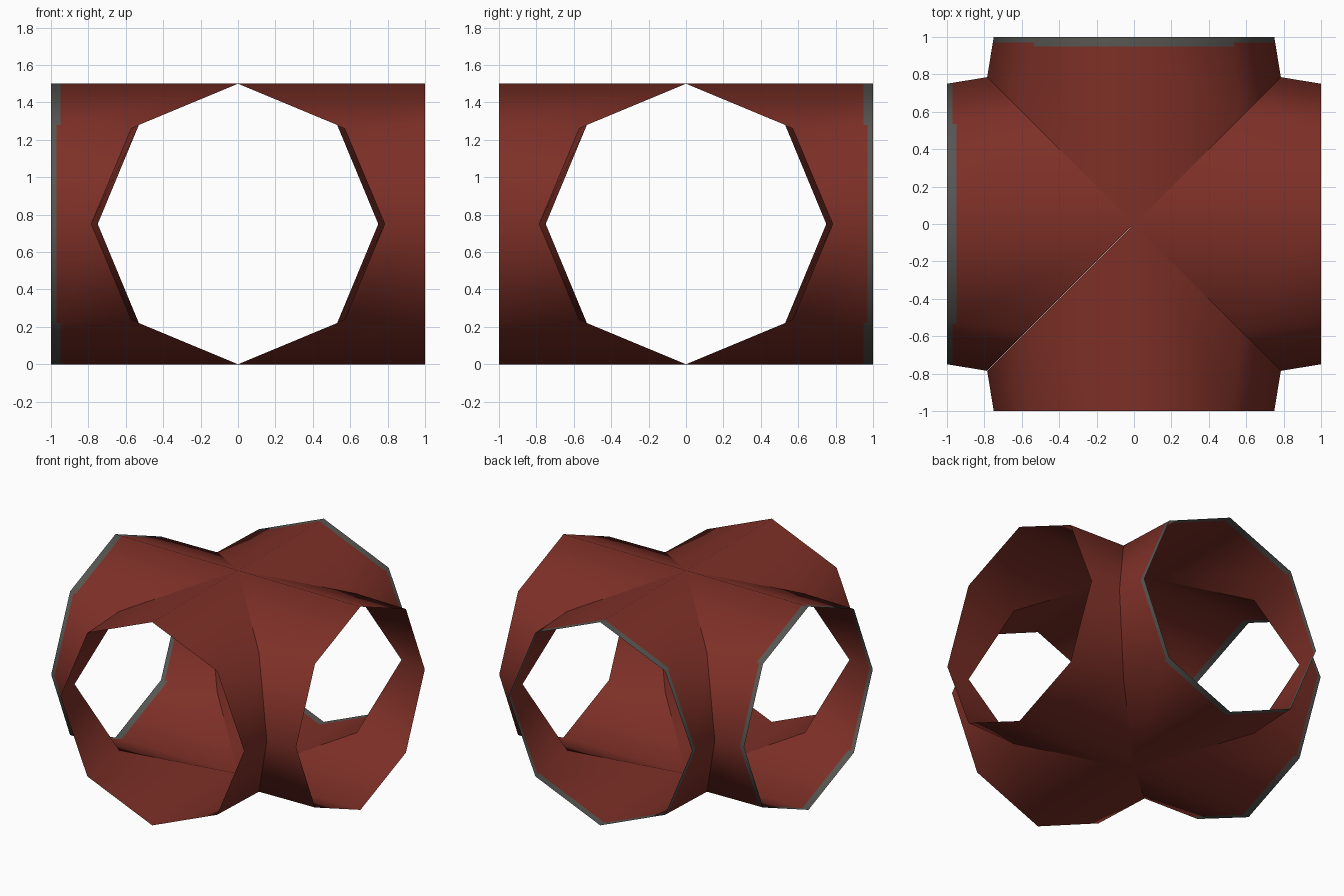
import bpy, bmesh
from mathutils import Matrix
from math import radians

if "Cube" in bpy.data.objects:
    bpy.data.objects.remove(bpy.data.objects["Cube"])


def material(name, rgb):
    m = bpy.data.materials.new(name)
    m.diffuse_color = (*rgb, 1)
    m.use_nodes = True
    m.node_tree.nodes["Principled BSDF"].inputs["Base Color"].default_value = m.diffuse_color
    return m


RED = material("rust red", (0.205, 0.029, 0.020))
GREY = material("worn grey", (0.095, 0.093, 0.085))

# Open octagonal end ring and the wider mitre ring where two arms meet
R, CZ = 0.75, 0.75


def ring(points):
    """Mirror a quarter profile (offset, height) into a full closed ring."""
    top, mid, side = points
    return [top, mid, side, (mid[0], -mid[1]), (0, -top[1]),
            (-mid[0], -mid[1]), (-side[0], 0), (-mid[0], mid[1])]


END = ring([(0, R), (0.53, 0.53), (R, 0)])
SEAM = ring([(0, R), (0.57, 0.513), (0.785, 0)])


def arm(name, angle, grey_rim):
    """One open tube arm along +x, mitred at 45 degrees, then turned about z."""
    bm = bmesh.new()
    rows = [[bm.verts.new((abs(s[0]), s[0], CZ + s[1])) for s in SEAM]]
    for x in ((0.95, 0.97, 1.0) if grey_rim else (1.0,)):
        row = []
        for s, e in zip(SEAM, END):
            t = (x - abs(s[0])) / (1 - abs(s[0]))
            row.append(bm.verts.new((x, s[0] + (e[0] - s[0]) * t,
                                     CZ + s[1] + (e[1] - s[1]) * t)))
        rows.append(row)
    for r in range(len(rows) - 1):
        for i in range(8):
            j = (i + 1) % 8
            f = bm.faces.new((rows[r][i], rows[r + 1][i], rows[r + 1][j], rows[r][j]))
            f.smooth = True
            # the worn rim is wider on the top and bottom facets
            if r == 2 or (r == 1 and i in (0, 3, 4, 7)):
                f.material_index = 1
    bm.normal_update()
    # keep the skin facing outwards
    for f in bm.faces:
        c = f.calc_center_median()
        if f.normal.y * c.y + f.normal.z * (c.z - CZ) < 0:
            f.normal_flip()
    bm.transform(Matrix.Rotation(radians(angle), 4, 'Z'))
    me = bpy.data.meshes.new(name)
    bm.to_mesh(me)
    bm.free()
    me.materials.append(RED)
    me.materials.append(GREY)
    ob = bpy.data.objects.new(name, me)
    bpy.context.collection.objects.link(ob)


arm("right_pipe_arm", 0, False)
arm("back_pipe_arm", 90, True)
arm("left_pipe_arm", 180, True)
arm("front_pipe_arm", 270, False)
